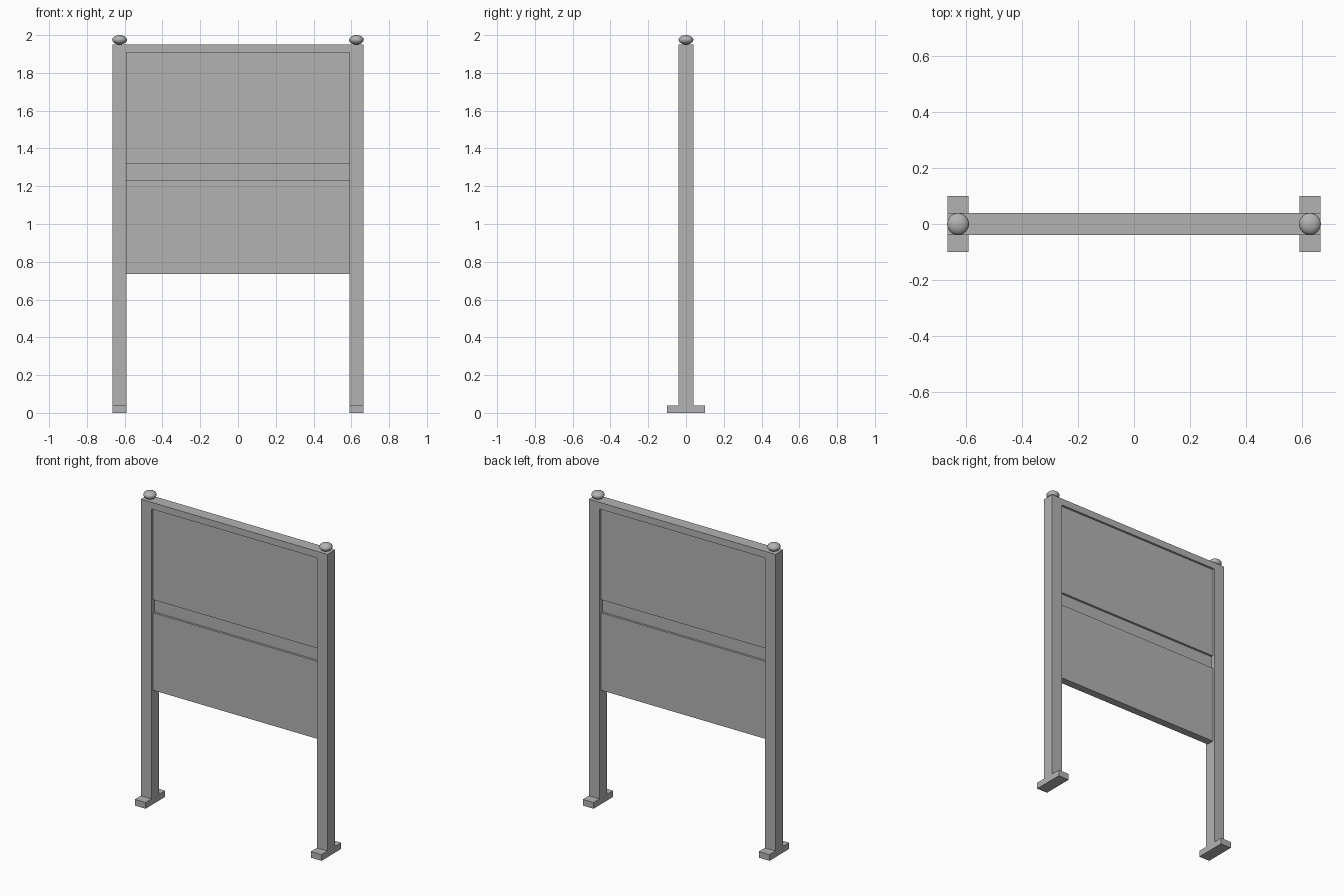
import bpy

if "Cube" in bpy.data.objects:
    bpy.data.objects.remove(bpy.data.objects["Cube"])

grey = bpy.data.materials.new("plain_grey")
grey.diffuse_color = (0.45, 0.45, 0.45, 1)
grey.use_nodes = True
grey.node_tree.nodes["Principled BSDF"].inputs["Base Color"].default_value = grey.diffuse_color

IN, OUT = 0.589, 0.665     # inner and outer x of the posts
HALF = 0.0385              # half depth of posts and top rail


def box(name, x0, x1, half_y, z0, z1):
    bpy.ops.mesh.primitive_cube_add(size=1, location=((x0 + x1) / 2, 0, (z0 + z1) / 2))
    ob = bpy.context.object
    ob.name = name
    ob.scale = (x1 - x0, 2 * half_y, z1 - z0)
    bpy.ops.object.transform_apply(location=False, rotation=False, scale=True)
    ob.data.materials.append(grey)
    return ob


# posts, feet and flattened ball finials, mirrored left and right
for side, s in (("left", -1), ("right", 1)):
    a, b = sorted((s * IN, s * OUT))
    box(side + "_post", a, b, HALF, 0.04, 1.95)
    box(side + "_foot", a, b, 0.1, 0, 0.04)
    bpy.ops.mesh.primitive_uv_sphere_add(segments=32, ring_count=16, radius=1,
                                         location=((a + b) / 2, 0, 1.975))
    ball = bpy.context.object
    ball.name = side + "_finial"
    ball.scale = (0.039, 0.039, 0.025)
    bpy.ops.object.transform_apply(location=False, rotation=False, scale=True)
    ball.data.materials.append(grey)
    bpy.ops.object.shade_smooth()

# top rail flush with the posts
box("top_rail", -IN, IN, HALF, 1.907, 1.95)
# two recessed panels with a thinner strip between them
box("upper_panel", -IN, IN, 0.025, 1.318, 1.907)
box("middle_strip", -IN, IN, 0.011, 1.234, 1.318)
box("lower_panel", -IN, IN, 0.025, 0.735, 1.234)
